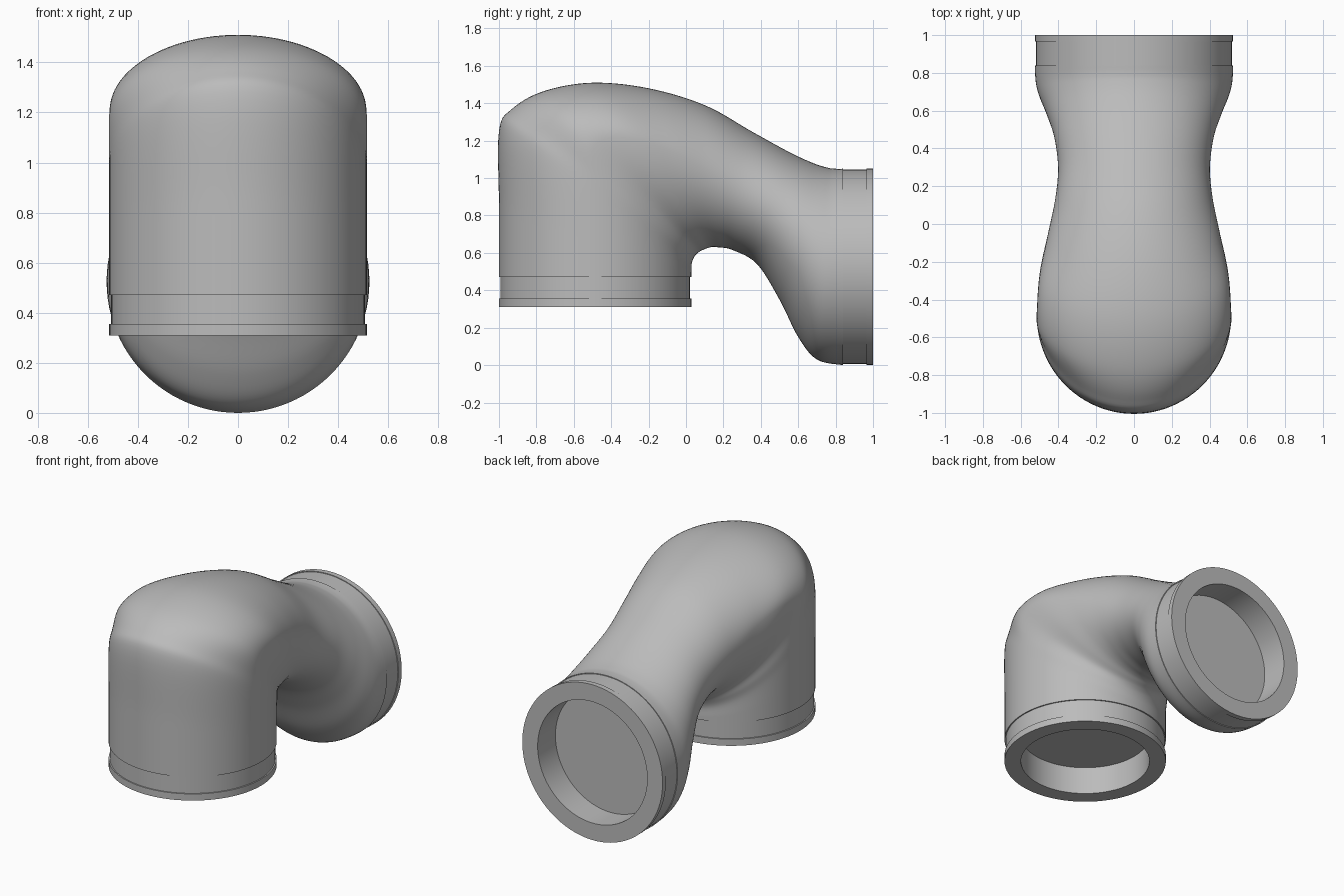
import bpy, bmesh, math
from mathutils import Vector, Matrix

cube = bpy.data.objects.get("Cube")
if cube:
    bpy.data.objects.remove(cube, do_unlink=True)

grey = bpy.data.materials.new("plain_grey")
grey.use_nodes = True
grey.diffuse_color = (0.5, 0.5, 0.5, 1)
grey.node_tree.nodes["Principled BSDF"].inputs["Base Color"].default_value = (0.5, 0.5, 0.5, 1)

SIDES = 96


def finish(name, bm, angle):
    bmesh.ops.recalc_face_normals(bm, faces=bm.faces)
    mesh = bpy.data.meshes.new(name)
    bm.to_mesh(mesh)
    bm.free()
    mesh.materials.append(grey)
    obj = bpy.data.objects.new(name, mesh)
    bpy.context.collection.objects.link(obj)
    bpy.ops.object.select_all(action="DESELECT")
    obj.select_set(True)
    bpy.context.view_layer.objects.active = obj
    bpy.ops.object.shade_smooth_by_angle(angle=math.radians(angle))
    return obj


def bridge(bm, rings):
    for a, b in zip(rings, rings[1:]):
        for i in range(SIDES):
            j = (i + 1) % SIDES
            bm.faces.new((a[i], a[j], b[j], b[i]))


# Elbow sections: outer y, z, inner y, z, widest point as a share from inner to outer, half width
SECTIONS = [Vector(s) for s in (
    (-1, .47, .03, .47, .5, .515),
    (-1, .85, .03, .49, .5, .515),
    (-1, 1.25, .03, .54, .5, .515),
    (-.93, 1.37, .045, .58, .544, .515),
    (-.76, 1.465, .07, .605, .669, .515),
    (-.5, 1.51, .1, .62, .67, .502),
    (-.2, 1.48, .13, .63, .6, .457),
    (.1, 1.39, .17, .63, .53, .417),
    (.35, 1.25, .25, .615, .5, .402),
    (.55, 1.14, .38, .54, .5, .423),
    (.68, 1.08, .5, .35, .5, .465),
    (.76, 1.055, .6, .15, .5, .502),
    (.8, 1.05, .7, .03, .5, .52),
    (.84, 1.05, .84, 0, .5, .525))]


def spline(p, q, r, s, t):
    return q + (r - p) * (t / 2) + (p * 2 - q * 5 + r * 4 - s) * (t * t / 2) \
        + (q * 3 - p - r * 3 + s) * (t ** 3 / 2)


def section_ring(bm, v):
    outer, inner = Vector((0, v[0], v[1])), Vector((0, v[2], v[3]))
    middle = inner.lerp(outer, v[4])
    ring = []
    for i in range(SIDES):
        a = math.tau * i / SIDES
        reach = math.sin(a)
        end = outer if reach > 0 else inner
        point = middle.lerp(end, abs(reach))
        point.x = v[5] * math.cos(a)
        ring.append(bm.verts.new(point))
    return ring


# Smooth elbow body
STEPS = 7
bm = bmesh.new()
rings = []
last = len(SECTIONS) - 1
for k in range(last):
    four = [SECTIONS[max(0, min(last, k + d))] for d in (-1, 0, 1, 2)]
    for n in range(STEPS):
        rings.append(section_ring(bm, spline(*four, n / STEPS)))
rings.append(section_ring(bm, SECTIONS[-1]))
bridge(bm, rings)
finish("elbow_body", bm, 60)


# Grooved collars with a recessed socket, turned around their own axis
def collar(name, radius, groove, length, lip, matrix):
    socket, depth = 0.41, 0.19
    profile = [(radius, length), (radius - groove, length), (radius - groove, lip),
               (radius, lip), (radius, 0), (socket, 0), (socket, depth)]
    bm = bmesh.new()
    rings = []
    for r, h in profile:
        rings.append([bm.verts.new((r * math.cos(math.tau * i / SIDES),
                                    r * math.sin(math.tau * i / SIDES), h))
                      for i in range(SIDES)])
    bridge(bm, rings)
    bm.faces.new(rings[-1])
    bm.transform(matrix)
    finish(name, bm, 30)


collar("lower_collar", .515, .008, .16, .045, Matrix.Translation((0, -.485, .31)))
collar("rear_collar", .525, .005, .16, .035,
       Matrix.Translation((0, 1, .525)) @ Matrix.Rotation(math.pi / 2, 4, "X"))
